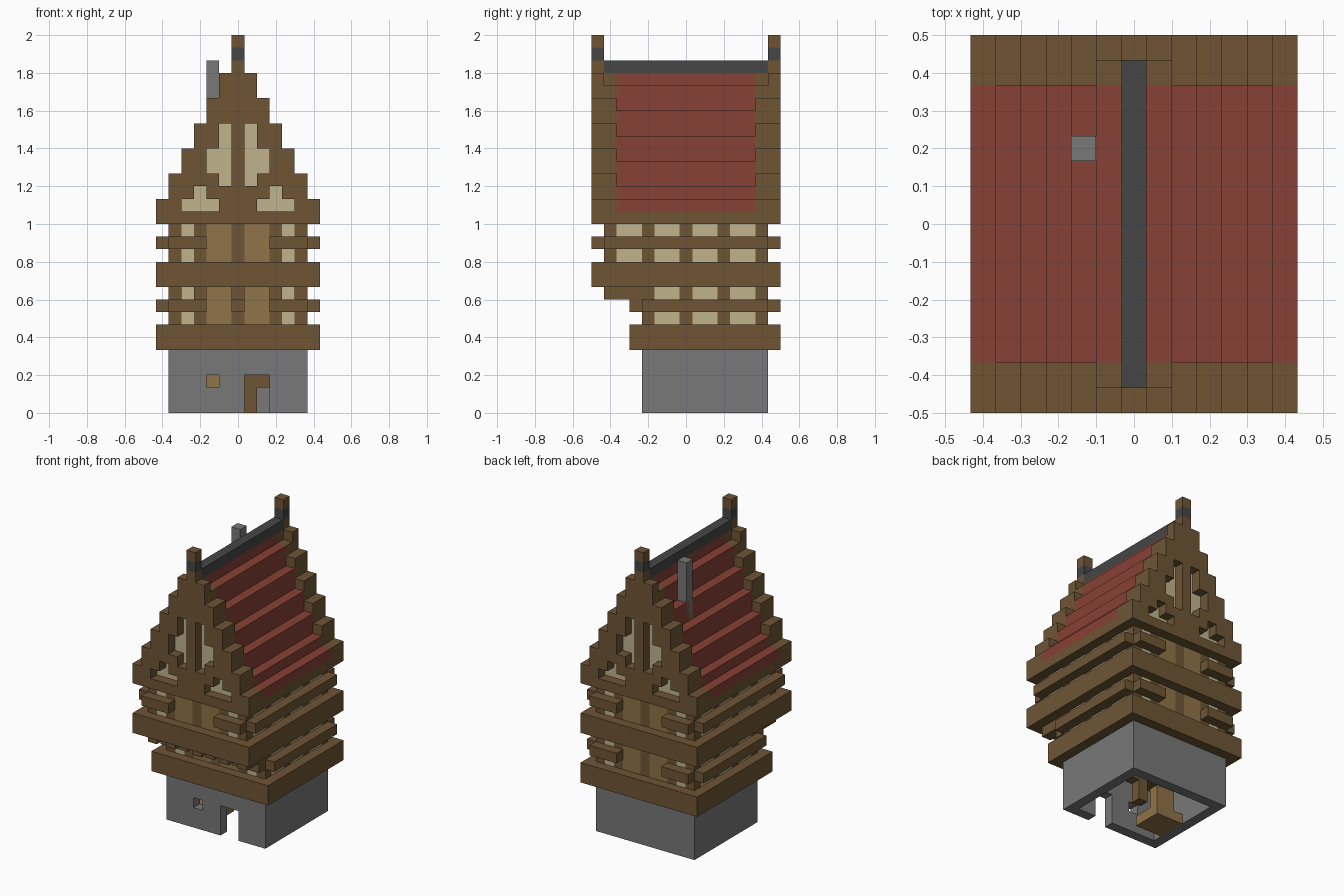
import bpy, bmesh
from mathutils import Vector

if "Cube" in bpy.data.objects:
    bpy.data.objects.remove(bpy.data.objects["Cube"])

U = 1 / 15  # size of one building block
NX, NY = 13, 15


def material(name, hex_rgb):
    rgb = [((hex_rgb >> s) & 255) / 255 for s in (16, 8, 0)]
    lin = [c / 12.92 if c < 0.04045 else ((c + 0.055) / 1.055) ** 2.4 for c in rgb]
    m = bpy.data.materials.new(name)
    m.use_nodes = True
    m.diffuse_color = (*lin, 1)
    bsdf = m.node_tree.nodes["Principled BSDF"]
    bsdf.inputs["Base Color"].default_value = (*lin, 1)
    bsdf.inputs["Roughness"].default_value = 0.9
    return m


TIMBER = material("dark timber", 0x6E5535)
PLASTER = material("cream plaster", 0xC0B48C)
PLANK = material("light planks", 0x907348)
STONE = material("grey stone", 0x787878)
SLATE = material("dark slate", 0x464646)
TILE = material("red tile", 0x874136)
CODE = {"B": TIMBER, "C": PLASTER, "T": PLANK}


def build(name, boxes):
    """One object from (low corner, high corner, material) boxes in block units."""
    bm = bmesh.new()
    mats = []
    for lo, hi, mat in boxes:
        if mat not in mats:
            mats.append(mat)
        lo, hi = Vector(lo), Vector(hi)
        verts = bmesh.ops.create_cube(bm, size=1)["verts"]
        for v in verts:
            p = (lo + hi) / 2 + v.co * (hi - lo)
            v.co = ((p.x - NX / 2) * U, (p.y - NY / 2) * U, p.z * U)
        for f in {f for v in verts for f in v.link_faces}:
            f.material_index = mats.index(mat)
    mesh = bpy.data.meshes.new(name)
    bm.to_mesh(mesh)
    bm.free()
    for m in mats:
        mesh.materials.append(m)
    ob = bpy.data.objects.new(name, mesh)
    bpy.context.collection.objects.link(ob)
    return ob


def flip_x(boxes):
    return boxes + [((NX - h[0], l[1], l[2]), (NX - l[0], h[1], h[2]), m) for l, h, m in boxes]


def flip_y(boxes):
    return boxes + [((l[0], NY - h[1], l[2]), (h[0], NY - l[1], h[2]), m) for l, h, m in boxes]


# Stone base, open below, with a doorway and a small window
build("stone_base", [
    ((1, 13, 0), (12, 14, 5), STONE),
    ((1, 5, 0), (2, 13, 5), STONE), ((11, 5, 0), (12, 13, 5), STONE),
    ((1, 4, 0), (4, 5, 5), STONE), ((5, 4, 0), (7, 5, 5), STONE),
    ((9, 4, 0), (12, 5, 5), STONE), ((7, 4, 3), (9, 5, 5), STONE),
    ((4, 4, 0), (5, 5, 2), STONE), ((4, 4, 3), (5, 5, 5), STONE),
])

# Furniture and stair inside the base
build("inner_stair", [
    ((7, 9, 0), (8, 10, 3), TIMBER), ((8, 9, 2), (9, 10, 3), TIMBER),
    ((2, 6, 0), (5, 9, 1), PLANK), ((3, 8, 1), (5, 9, 3), PLANK),
])

# Heavy beams carrying each storey
build("lower_floor_beam", [((0, 3, 5), (NX, NY, 7), TIMBER)])
build("upper_floor_beam", [((0, 0, 10), (NX, NY, 12), TIMBER)])


# Timber framed storeys with plaster and plank panels
def storey(name, front, z, side):
    z1 = z + 3
    walls, rails = [], []
    for i, c in enumerate("BCBTTBTTBCB"):
        for y in (front, 13):
            walls.append(((1 + i, y, z), (2 + i, y + 1, z1), CODE[c]))
    for j, c in enumerate(side):
        for x in (1, 11):
            y = front + 1 + j
            walls.append(((x, y, z), (x + 1, y + 1, z1), CODE[c]))
    build(name + "_walls", walls)
    for y in (front - 1, 14):
        rails.append(((1, y, z + 1), (4, y + 1, z + 2), TIMBER))
    rails.append(((0, front, z + 1), (1, 14, z + 2), TIMBER))
    build(name + "_rails", flip_x(rails))


storey("lower_storey", 4, 7, "CCBCCBCC")
storey("upper_storey", 1, 12, "CCBCCBCCBCC")

# Brackets under the front overhang
build("front_brackets", [((x, 1, 9), (x + 1, 4, 10), TIMBER) for x in (1, 3, 6, 9, 11)]
      + [((6, 3, 8), (7, 4, 9), TIMBER)])

# Stepped gables: outer layer is pierced, plaster sits one block behind
HOLES = {2: [(16, 17)], 3: [(16, 18)], 4: [(16, 17), (19, 21)], 5: [(18, 23)]}
gable, panels = [], []
for i in range(6):
    top, z = 17 + 2 * i, 15
    for a, b in HOLES.get(i, []):
        gable.append(((i, 0, z), (i + 1, 1, a), TIMBER))
        panels.append(((i, 1, a), (i + 1, 1.5, b), PLASTER))
        z = b
    gable.append(((i, 0, z), (i + 1, 1, top), TIMBER))
    inner_top = min(top, 26)
    gable.append(((i, 1.5, 15), (i + 1, 2, inner_top), TIMBER))
    z = 15
    for a, b in HOLES.get(i, []):
        gable.append(((i, 1, z), (i + 1, 1.5, a), TIMBER))
        z = b
    gable.append(((i, 1, z), (i + 1, 1.5, inner_top), TIMBER))
build("gables", flip_y(flip_x(gable)))
build("gable_panels", flip_y(flip_x(panels)))

# Gable posts with slate bands
build("gable_posts", flip_y([
    ((6, 0, 15), (7, 1, 28), TIMBER),
    ((6, 1, 15), (7, 2, 27), TIMBER),
    ((6, 0, 28), (7, 1, 29), SLATE),
    ((6, 0, 29), (7, 1, 30), TIMBER),
]))

# Stepped tile roof, timber eaves and slate ridge
roof = [((0, 2, 16), (1, 13, 17), TILE)]
for i in range(1, 6):
    roof.append(((i, 2, 14 + 2 * i), (i + 1, 13, 16 + 2 * i), TILE))
build("tile_roof", flip_x(roof) + [((6, 2, 25), (7, 13, 27), TILE)])
build("eaves", flip_x([((0, 2, 15), (2, 13, 16), TIMBER)]))
build("roof_ridge", [((6, 1, 27), (7, 14, 28), SLATE)])

# Chimney
build("chimney", [((4, 10, 20), (5, 11, 28), STONE)])
